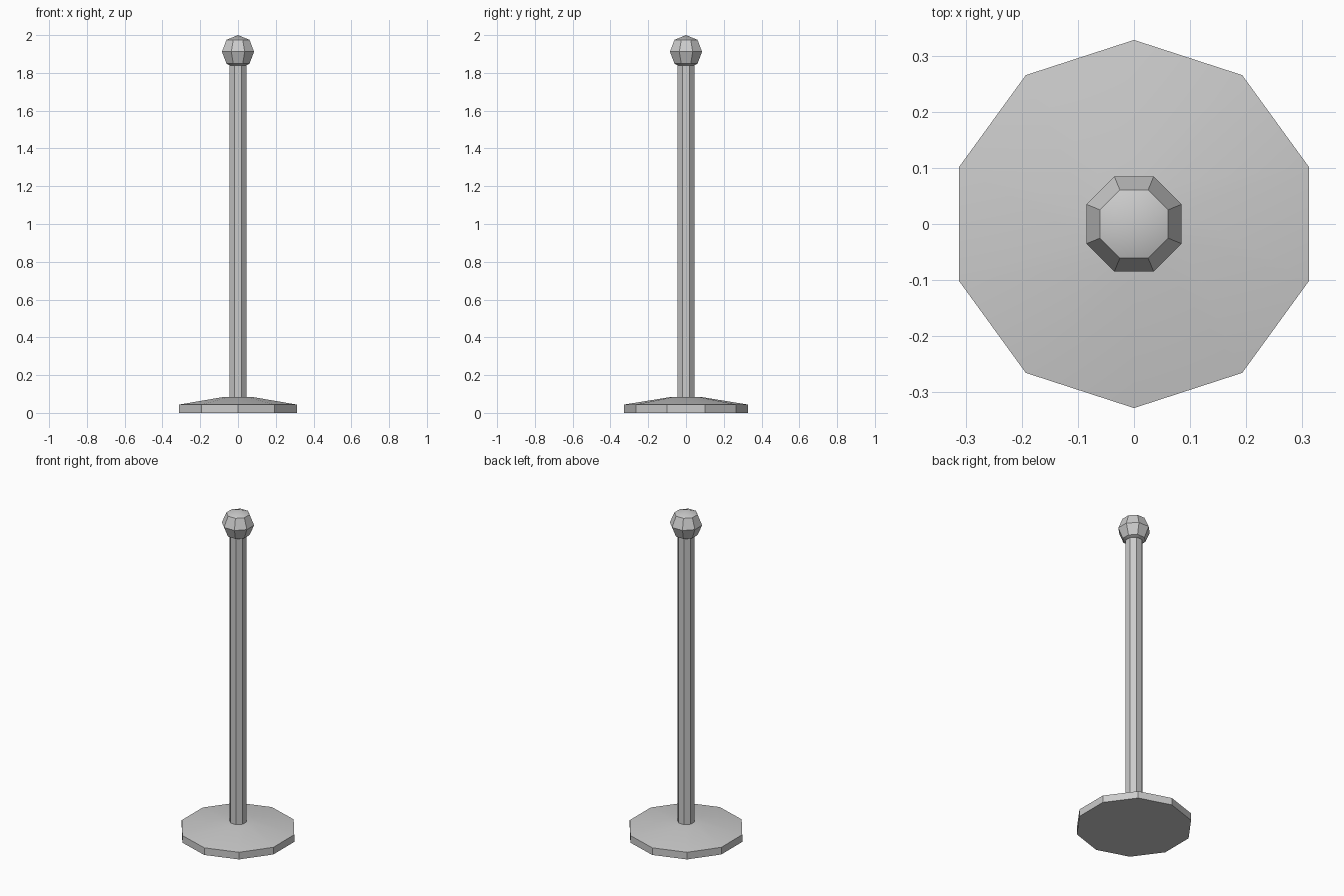
import bpy, bmesh, math

if "Cube" in bpy.data.objects:
    bpy.data.objects.remove(bpy.data.objects["Cube"])


def lathe(name, sides, phase, profile):
    """Stack polygon rings of (radius, z); a radius of 0 makes a tip."""
    bm = bmesh.new()
    rings = []
    for r, z in profile:
        if r == 0:
            rings.append([bm.verts.new((0, 0, z))])
        else:
            rings.append([bm.verts.new((r * math.cos(phase + math.tau * i / sides),
                                        r * math.sin(phase + math.tau * i / sides), z))
                          for i in range(sides)])
    for a, b in zip(rings, rings[1:]):
        for i in range(sides):
            j = (i + 1) % sides
            if len(b) == 1:
                bm.faces.new((a[i], a[j], b[0]))
            else:
                bm.faces.new((a[i], a[j], b[j], b[i]))
    # Close open ends
    if len(rings[0]) > 1:
        bm.faces.new(rings[0][::-1])
    if len(rings[-1]) > 1:
        bm.faces.new(rings[-1])
    bmesh.ops.recalc_face_normals(bm, faces=bm.faces)
    mesh = bpy.data.meshes.new(name)
    bm.to_mesh(mesh)
    bm.free()
    obj = bpy.data.objects.new(name, mesh)
    bpy.context.collection.objects.link(obj)
    bpy.ops.object.select_all(action='DESELECT')
    obj.select_set(True)
    bpy.context.view_layer.objects.active = obj
    bpy.ops.object.shade_smooth_by_angle(angle=math.radians(30))
    return obj


FLAT = 1 / math.cos(math.pi / 8)  # octagon flat distance to corner radius

# Ten-sided weighted foot with a gently sloped top
lathe("base", 10, math.pi / 2, [(0.328, 0), (0.328, 0.044), (0.088, 0.083)])

# Eight-sided upright
lathe("pole", 8, math.pi / 8, [(0.045 * FLAT, 0.08), (0.045 * FLAT, 1.85)])

# Faceted knob with a shallow pointed cap
lathe("knob", 8, math.pi / 8, [(0.045 * FLAT, 1.84), (0.061 * FLAT, 1.849),
                               (0.085 * FLAT, 1.912), (0.061 * FLAT, 1.975),
                               (0, 2.0)])
